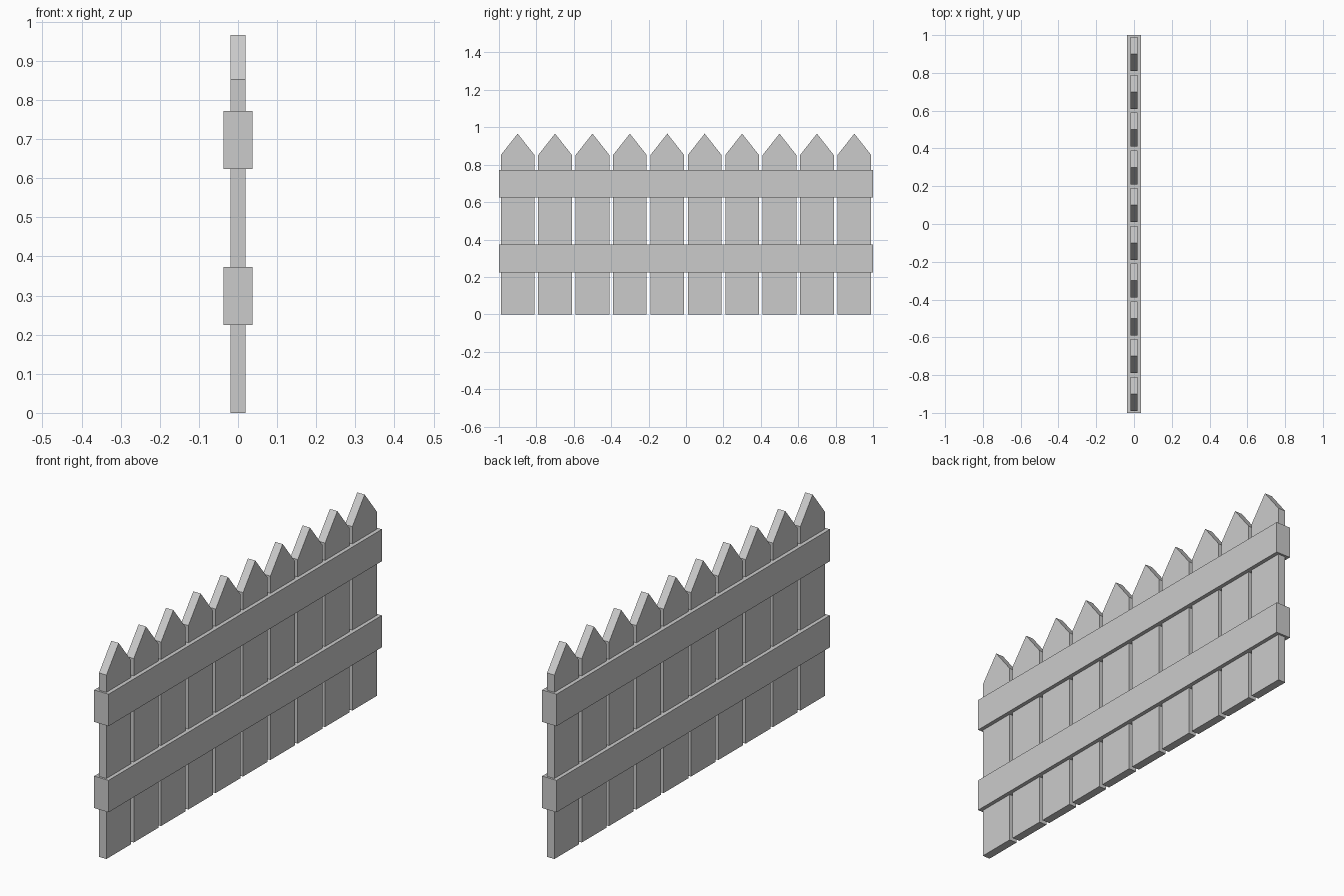
import bpy
import bmesh

cube = bpy.data.objects.get("Cube")
if cube:
    bpy.data.objects.remove(cube, do_unlink=True)

PICKETS = 10
PITCH = 0.2

# Single plain grey paint
grey = bpy.data.materials.new("light grey")
grey.use_nodes = True
colour = (0.6, 0.6, 0.6, 1.0)
grey.diffuse_color = colour
grey.node_tree.nodes["Principled BSDF"].inputs["Base Color"].default_value = colour


def board(name, outline, thickness, y=0.0):
    """Extrude a (y, z) outline symmetrically along x."""
    bm = bmesh.new()
    face = bm.faces.new([bm.verts.new((-thickness / 2, py, pz)) for py, pz in outline])
    result = bmesh.ops.extrude_face_region(bm, geom=[face])
    moved = [v for v in result["geom"] if isinstance(v, bmesh.types.BMVert)]
    bmesh.ops.translate(bm, verts=moved, vec=(thickness, 0, 0))
    bmesh.ops.recalc_face_normals(bm, faces=bm.faces)
    mesh = bpy.data.meshes.new(name)
    bm.to_mesh(mesh)
    bm.free()
    mesh.materials.append(grey)
    obj = bpy.data.objects.new(name, mesh)
    obj.location.y = y
    bpy.context.collection.objects.link(obj)
    return obj


# Pointed upright pickets
half = 0.09
picket_outline = [(-half, 0), (half, 0), (half, 0.852), (0, 0.966), (-half, 0.852)]
for i in range(PICKETS):
    board(f"picket_{i + 1}", picket_outline, 0.038, (i - (PICKETS - 1) / 2) * PITCH)

# Thick horizontal rails wrapping both faces of the pickets
for name, low, high in (("lower_rail", 0.225, 0.373), ("upper_rail", 0.624, 0.772)):
    board(name, [(-1, low), (1, low), (1, high), (-1, high)], 0.074)
